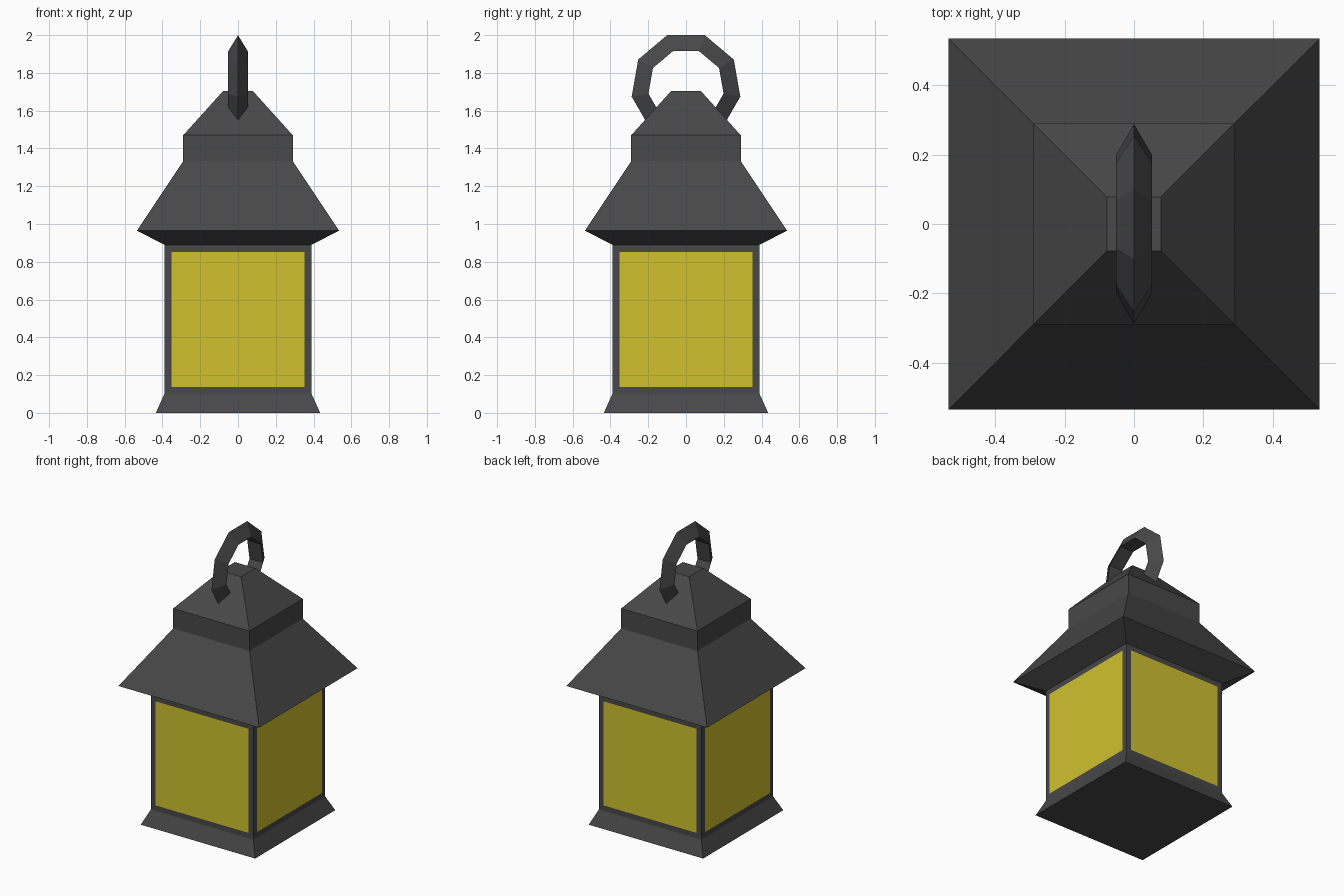
import bpy, bmesh, math

if "Cube" in bpy.data.objects:
    bpy.data.objects.remove(bpy.data.objects["Cube"])


def material(name, rgb):
    m = bpy.data.materials.new(name)
    m.diffuse_color = (*rgb, 1.0)
    m.use_nodes = True
    m.node_tree.nodes["Principled BSDF"].inputs["Base Color"].default_value = m.diffuse_color
    return m


metal = material("dark_grey_metal", (0.065, 0.065, 0.065))
glass = material("yellow_glass", (0.63, 0.533, 0.028))


def square_stack(name, levels, cap_bottom=False, cap_top=False, pane_border=0):
    """Square rings of (half width, z) joined by walls, with optional panes."""
    bm = bmesh.new()
    rings = [[bm.verts.new((sx * h, sy * h, z))
              for sx, sy in ((-1, -1), (1, -1), (1, 1), (-1, 1))] for h, z in levels]
    walls = []
    for low, high in zip(rings, rings[1:]):
        for i in range(4):
            j = (i + 1) % 4
            walls.append(bm.faces.new((low[i], low[j], high[j], high[i])))
    if cap_bottom:
        bm.faces.new(rings[0][::-1])
    if cap_top:
        bm.faces.new(rings[-1])
    bm.normal_update()
    if pane_border:
        bmesh.ops.inset_individual(bm, faces=walls, thickness=pane_border)
        for f in walls:
            f.material_index = 1
    mesh = bpy.data.meshes.new(name)
    bm.to_mesh(mesh)
    bm.free()
    mesh.materials.append(metal)
    mesh.materials.append(glass)
    obj = bpy.data.objects.new(name, mesh)
    bpy.context.collection.objects.link(obj)
    return obj


# Flared foot
square_stack("base", [(0.435, 0), (0.39, 0.10)], cap_bottom=True)

# Four walls with glowing panes inset flush in their frames
square_stack("lantern_body", [(0.39, 0.10), (0.39, 0.89)], pane_border=0.0525)

# Overhanging roof, neck and cap
square_stack("roof", [(0.39, 0.89), (0.535, 0.965), (0.29, 1.333),
                      (0.29, 1.47), (0.078, 1.705)], cap_top=True)

# Hanging ring: nine sides, triangular section, lower part sunk in the cap
bpy.ops.mesh.primitive_torus_add(major_segments=9, minor_segments=3,
                                 major_radius=0.232, minor_radius=0.06,
                                 location=(0, 0, 1.725),
                                 rotation=(0, math.pi / 2, 0))
ring = bpy.context.object
ring.name = "hanging_ring"
ring.data.materials.append(metal)
ring.data.shade_flat()
